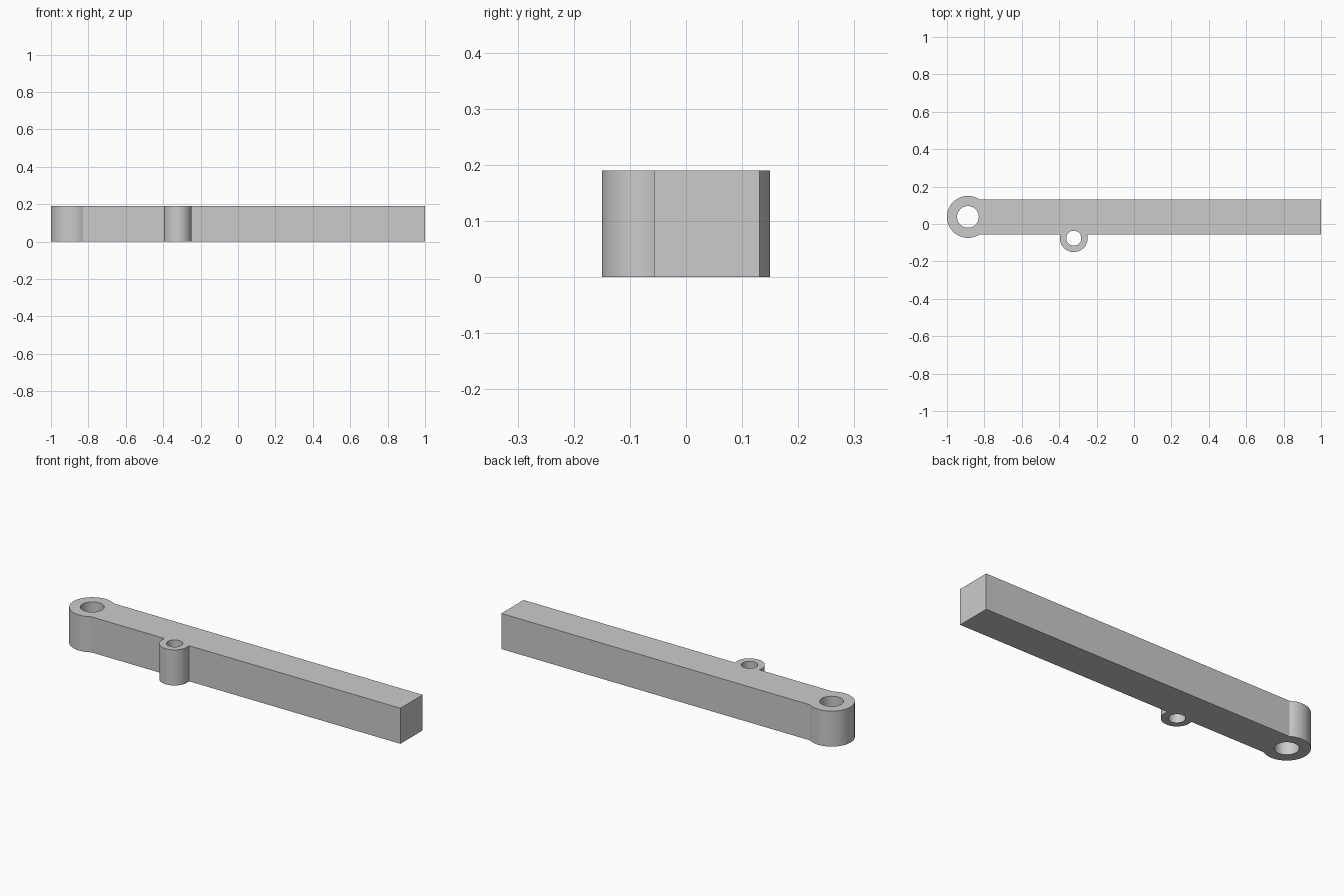
import bpy, bmesh
from math import pi, cos, sin, asin, sqrt

cube = bpy.data.objects.get("Cube")
if cube:
    bpy.data.objects.remove(cube, do_unlink=True)

HEIGHT = 0.19
FRONT, BACK, END = -0.057, 0.131, 1.0      # long sides and tip of the bar
PIVOT, PIVOT_R, PIVOT_HOLE = (-0.888, 0.038), 0.112, 0.058
LUG, LUG_R, LUG_HOLE = (-0.322, -0.076), 0.074, 0.04

grey = bpy.data.materials.new("plain grey")
grey.use_nodes = True
grey.diffuse_color = (0.6, 0.6, 0.6, 1)
grey.node_tree.nodes["Principled BSDF"].inputs["Base Color"].default_value = (0.6, 0.6, 0.6, 1)


def arc(centre, radius, start, end, steps=64):
    step = (end - start) / steps
    return [(centre[0] + radius * cos(start + i * step),
             centre[1] + radius * sin(start + i * step)) for i in range(steps + 1)]


def circle(centre, radius):
    return arc(centre, radius, 0, 2 * pi)[:-1]


# Outer outline: pivot eye, front side with the lug, square tip
eye_top = asin((BACK - PIVOT[1]) / PIVOT_R)
eye_bottom = 2 * pi + asin((FRONT - PIVOT[1]) / PIVOT_R)
lug_rise = asin((FRONT - LUG[1]) / LUG_R)
outline = arc(PIVOT, PIVOT_R, eye_top, eye_bottom)
outline += arc(LUG, LUG_R, pi - lug_rise, 2 * pi + lug_rise)
outline += [(END, FRONT), (END, BACK)]

# Flat profile with two through holes, extruded to the bar height
curve = bpy.data.curves.new("lever_arm_profile", "CURVE")
curve.dimensions = "2D"
curve.fill_mode = "BOTH"
curve.extrude = HEIGHT / 2
for points in (outline, circle(PIVOT, PIVOT_HOLE), circle(LUG, LUG_HOLE)):
    spline = curve.splines.new("POLY")
    spline.points.add(len(points) - 1)
    for point, (x, y) in zip(spline.points, points):
        point.co = (x, y, HEIGHT / 2, 1)
    spline.use_cyclic_u = True

arm = bpy.data.objects.new("lever_arm", curve)
bpy.context.collection.objects.link(arm)
bpy.ops.object.select_all(action="DESELECT")
arm.select_set(True)
bpy.context.view_layer.objects.active = arm
bpy.ops.object.convert(target="MESH")
arm = bpy.context.object
arm.name = "lever_arm"

# Weld caps to walls and set the height on the floor
bm = bmesh.new()
bm.from_mesh(arm.data)
bmesh.ops.remove_doubles(bm, verts=bm.verts, dist=0.0001)
floor = min(v.co.z for v in bm.verts)
for v in bm.verts:
    v.co.z -= floor
bmesh.ops.recalc_face_normals(bm, faces=bm.faces)
bm.to_mesh(arm.data)
bm.free()

arm.data.materials.clear()
arm.data.materials.append(grey)
bpy.ops.object.shade_smooth_by_angle(angle=pi / 6)
